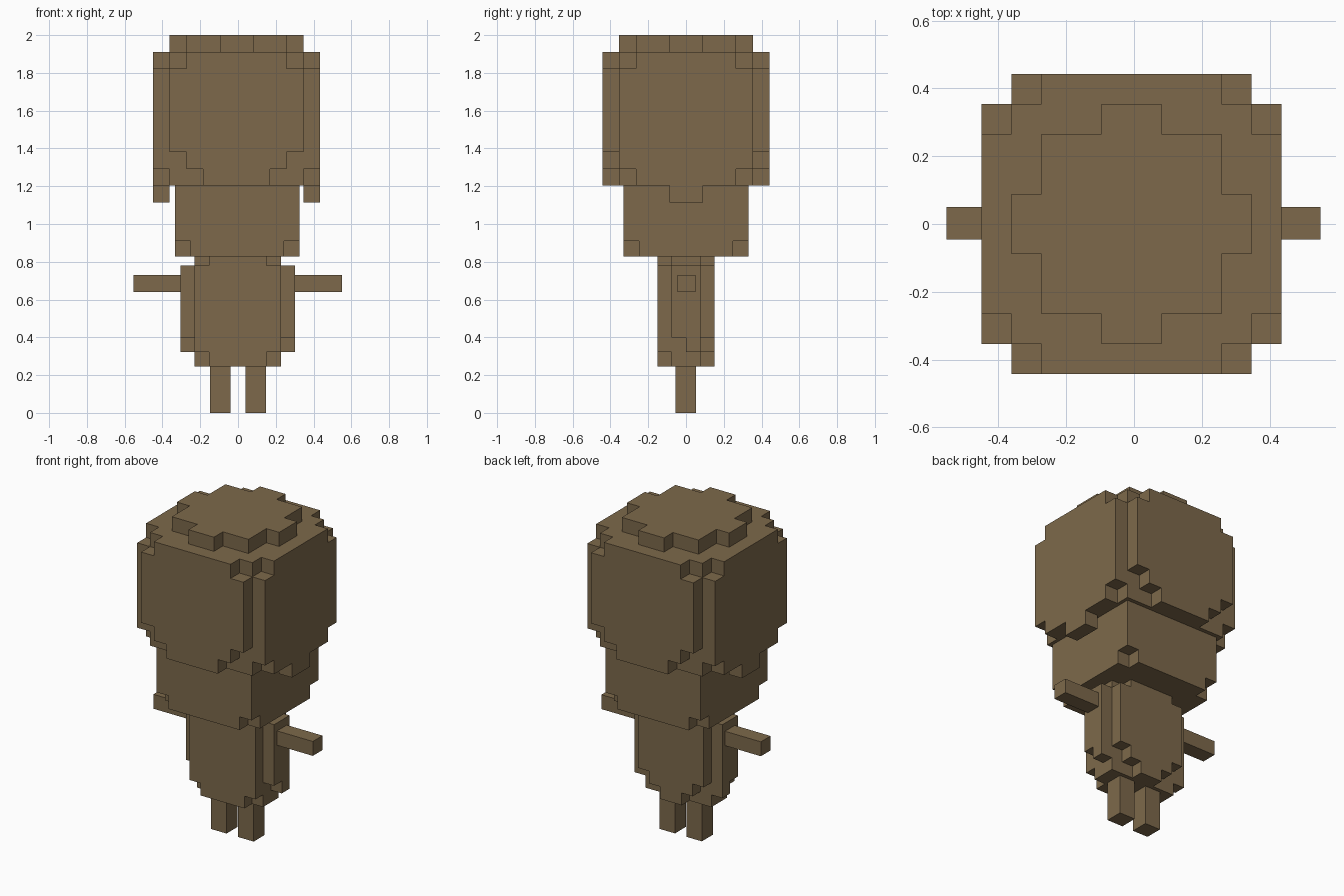
import bpy, bmesh, math
from mathutils import Vector

cube = bpy.data.objects.get("Cube")
if cube:
    bpy.data.objects.remove(cube, do_unlink=True)

BROWN = (0.205, 0.141, 0.070, 1.0)
brown = bpy.data.materials.new("warm brown")
brown.use_nodes = True
brown.diffuse_color = BROWN
bsdf = brown.node_tree.nodes["Principled BSDF"]
bsdf.inputs["Base Color"].default_value = BROWN
bsdf.inputs["Roughness"].default_value = 0.9


def finish(name, bm):
    bmesh.ops.recalc_face_normals(bm, faces=bm.faces)
    mesh = bpy.data.meshes.new(name)
    bm.to_mesh(mesh)
    bm.free()
    mesh.materials.append(brown)
    obj = bpy.data.objects.new(name, mesh)
    bpy.context.collection.objects.link(obj)
    return obj


def box(name, lo, hi):
    """Plain block between two corners."""
    bm = bmesh.new()
    bmesh.ops.create_cube(bm, size=1)
    for v in bm.verts:
        v.co = Vector([a + (b - a) * (c + 0.5) for a, b, c in zip(lo, hi, v.co)])
    return finish(name, bm)


def blocky(name, origin, size, blocks):
    """Skin the union of grid blocks (x0, x1, y0, y1, z0, z1), outer faces only."""
    cells = {(x, y, z) for x0, x1, y0, y1, z0, z1 in blocks
             for x in range(x0, x1) for y in range(y0, y1) for z in range(z0, z1)}
    bm = bmesh.new()
    verts = {}

    def vert(key):
        if key not in verts:
            verts[key] = bm.verts.new([o + s * k for o, s, k in zip(origin, size, key)])
        return verts[key]

    for cell in sorted(cells):
        for axis in range(3):
            for side in (0, 1):
                near = list(cell)
                near[axis] += 2 * side - 1
                if tuple(near) in cells:
                    continue
                u, w = (axis + 1) % 3, (axis + 2) % 3
                ring = []
                for du, dw in ((0, 0), (1, 0), (1, 1), (0, 1)):
                    key = list(cell)
                    key[axis] += side
                    key[u] += du
                    key[w] += dw
                    ring.append(vert(tuple(key)))
                bm.faces.new(ring if side else ring[::-1])
    # merge the coplanar squares into large flat faces
    bmesh.ops.dissolve_limit(bm, angle_limit=math.radians(1),
                             verts=bm.verts, edges=bm.edges)
    return finish(name, bm)


# Hair: rounded cap of blocks with a tab on each side
blocky("hair_cap", (-0.45, -0.442, 1.115), (0.0885,) * 3, [
    (1, 9, 0, 10, 3, 8), (2, 8, 0, 10, 2, 3),       # front and back panels
    (3, 7, 0, 10, 1, 2), (2, 8, 0, 10, 8, 9),
    (0, 10, 1, 9, 2, 8), (1, 9, 1, 9, 1, 2),        # main volume
    (1, 9, 1, 9, 8, 9), (0, 10, 2, 8, 1, 9),
    (0, 1, 4, 6, 0, 1), (9, 10, 4, 6, 0, 1),        # side tabs
    (1, 9, 4, 6, 9, 10), (2, 8, 2, 8, 9, 10),       # crown
    (4, 6, 1, 9, 9, 10),
])

# Head: block with its lower corners notched
blocky("head", (-0.333, -0.33, 0.828), (0.0823, 0.0825, 0.0825), [
    (0, 8, 0, 8, 1, 5), (1, 7, 0, 8, 0, 1), (0, 8, 1, 7, 0, 1),
])

# Body: slim block, stepped at the shoulders and hips
blocky("body", (-0.305, -0.152, 0.245), (0.076, 0.076, 0.0765), [
    (1, 7, 0, 1, 1, 7), (2, 6, 0, 1, 0, 1), (2, 6, 0, 1, 7, 8),    # front
    (0, 8, 1, 3, 2, 7), (1, 7, 1, 3, 0, 8), (0, 8, 2, 3, 1, 2),    # middle
    (1, 7, 3, 4, 2, 7), (2, 6, 3, 4, 1, 2), (3, 5, 3, 4, 0, 1),    # back
    (2, 6, 3, 4, 7, 8),
])

# Arms and legs
for side, arm, leg in (("left", (0.29, 0.55), (0.039, 0.148)),
                       ("right", (-0.553, -0.29), (-0.147, -0.04))):
    box(side + "_arm", (arm[0], -0.046, 0.64), (arm[1], 0.05, 0.73))
    box(side + "_leg", (leg[0], -0.056, 0.0), (leg[1], 0.053, 0.26))
